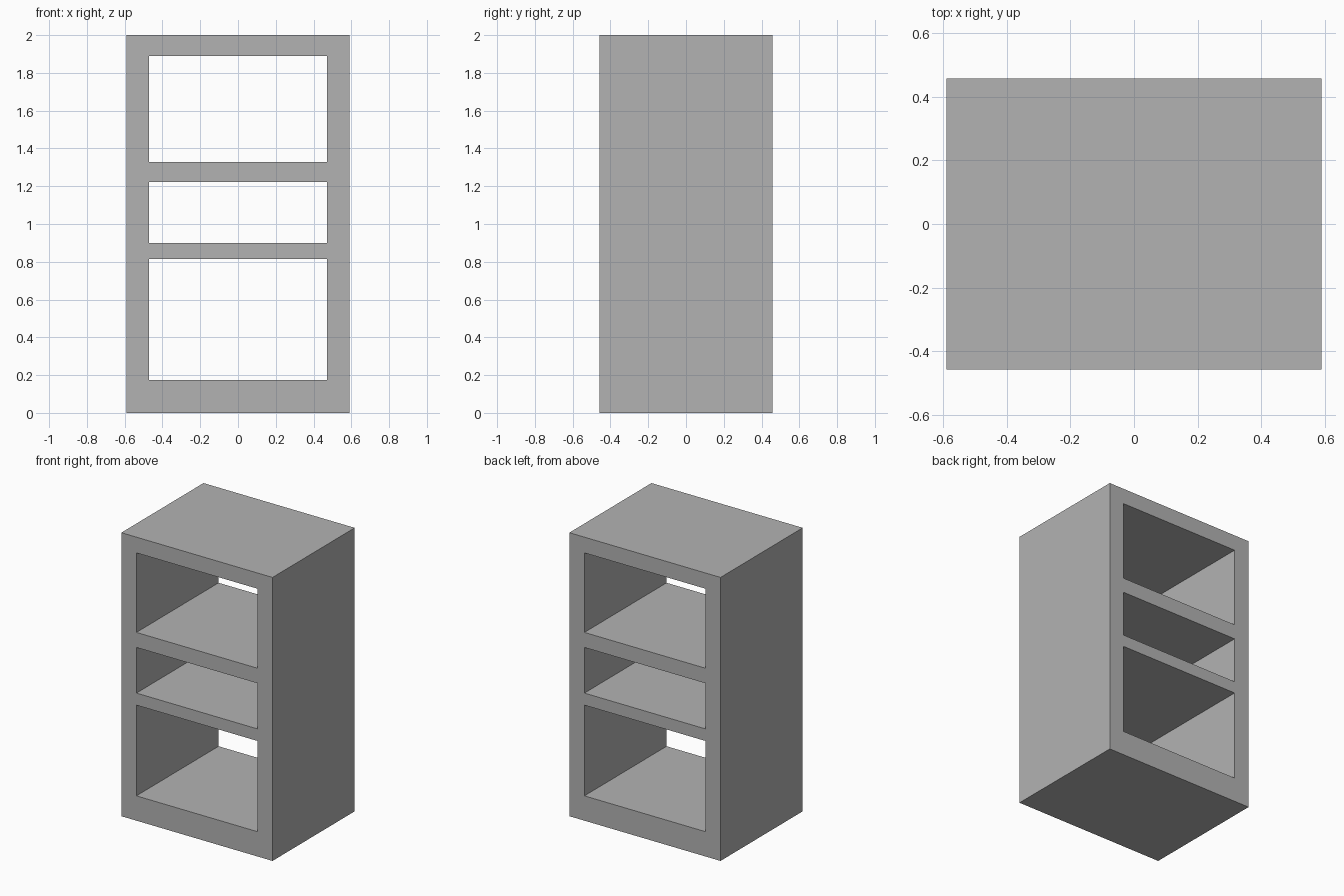
import bpy
import bmesh

if "Cube" in bpy.data.objects:
    bpy.data.objects.remove(bpy.data.objects["Cube"], do_unlink=True)

# Plain grey material
grey = bpy.data.materials.new("plain_grey")
grey.use_nodes = True
colour = (0.45, 0.45, 0.45, 1)
grey.diffuse_color = colour
grey.node_tree.nodes["Principled BSDF"].inputs["Base Color"].default_value = colour

# Front outline: side walls and shelves alternate with open bays
HALF_DEPTH = 0.458
columns = [-0.59, -0.472, 0.472, 0.59]
levels = [0, 0.175, 0.815, 0.90, 1.222, 1.328, 1.889, 2]

bm = bmesh.new()
grid = [[bm.verts.new((x, -HALF_DEPTH, z)) for x in columns] for z in levels]
for row in range(len(levels) - 1):
    for col in range(len(columns) - 1):
        is_open_bay = col == 1 and row % 2 == 1
        if not is_open_bay:
            low, high = grid[row], grid[row + 1]
            bm.faces.new((low[col], low[col + 1], high[col + 1], high[col]))

# Push the frame straight back so the bays run right through
back = bmesh.ops.extrude_face_region(bm, geom=bm.faces[:], use_keep_orig=True)
moved = [v for v in back["geom"] if isinstance(v, bmesh.types.BMVert)]
bmesh.ops.translate(bm, verts=moved, vec=(0, 2 * HALF_DEPTH, 0))
bmesh.ops.recalc_face_normals(bm, faces=bm.faces[:])

mesh = bpy.data.meshes.new("open_shelf_cabinet")
bm.to_mesh(mesh)
bm.free()
mesh.materials.append(grey)
cabinet = bpy.data.objects.new("open_shelf_cabinet", mesh)
bpy.context.collection.objects.link(cabinet)
